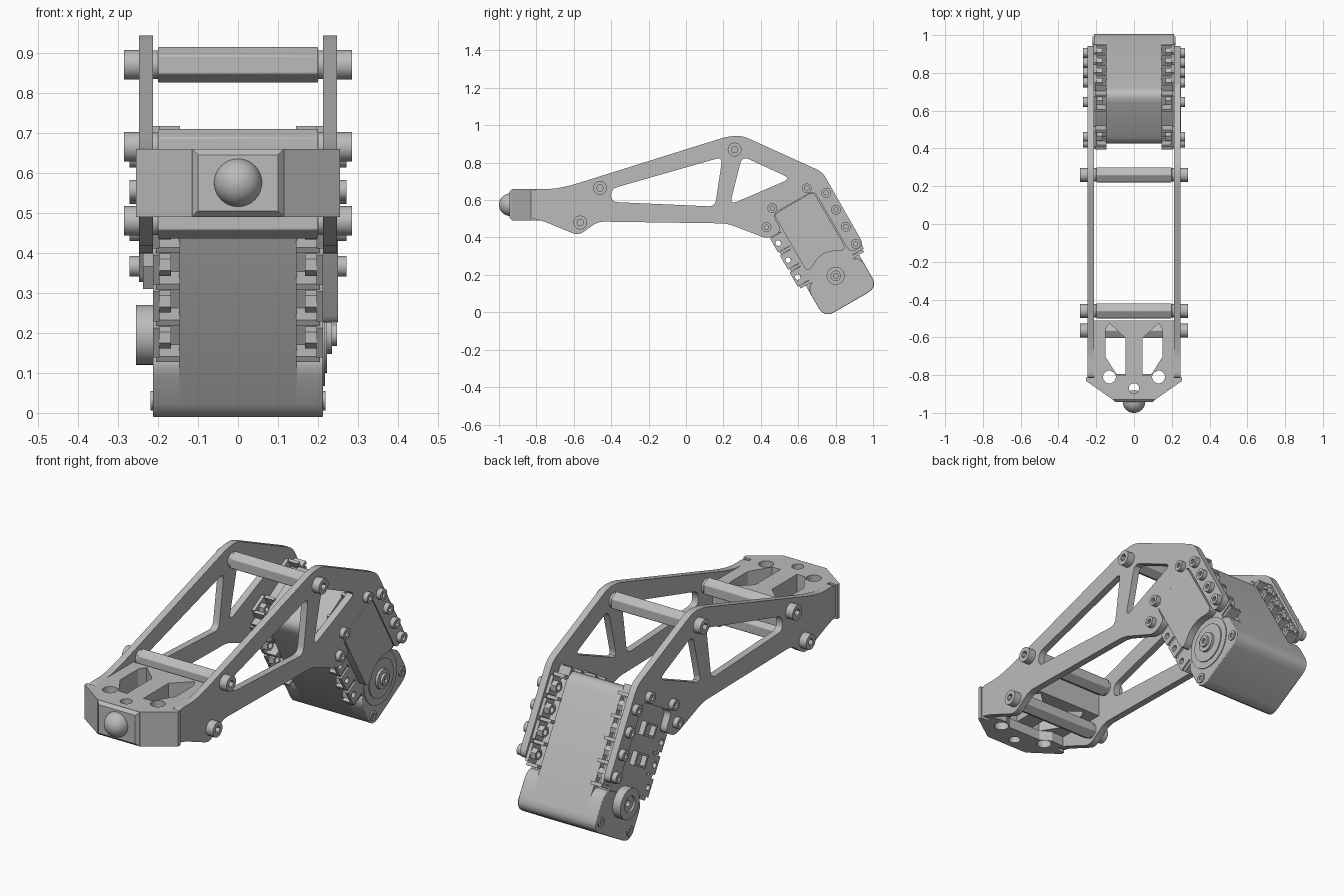
import bpy, bmesh
from math import sin, cos, pi, radians
from mathutils import Matrix, Vector

if "Cube" in bpy.data.objects:
    bpy.data.objects.remove(bpy.data.objects["Cube"])

grey = bpy.data.materials.new("light_grey")
grey.use_nodes = True
colour = (0.5, 0.5, 0.5, 1)
grey.diffuse_color = colour
grey.node_tree.nodes["Principled BSDF"].inputs["Base Color"].default_value = colour

# Frames: profile plane to world (columns are profile x, profile y, extrusion)
SIDE = Matrix(((0, 0, 1, 0), (1, 0, 0, 0), (0, 1, 0, 0), (0, 0, 0, 1)))
SERVO = Matrix.Translation((0, 0.8, 0.195)) @ Matrix.Rotation(radians(30), 4, 'X') @ SIDE
FLAT = Matrix.Identity(4)


def finish(obj):
    obj.data.materials.clear()
    obj.data.materials.append(grey)
    bpy.ops.object.select_all(action='DESELECT')
    obj.select_set(True)
    bpy.context.view_layer.objects.active = obj
    bpy.ops.object.shade_smooth_by_angle(angle=radians(30))
    return obj


def mesh_object(name, bm):
    bmesh.ops.recalc_face_normals(bm, faces=bm.faces)
    me = bpy.data.meshes.new(name)
    bm.to_mesh(me)
    bm.free()
    obj = bpy.data.objects.new(name, me)
    bpy.context.collection.objects.link(obj)
    return finish(obj)


def prism(name, loops, a, b, frame, bevel=0):
    """Extrude an outline with holes from a to b along the frame's third axis."""
    a, b = min(a, b), max(a, b)
    cu = bpy.data.curves.new(name, 'CURVE')
    cu.dimensions, cu.fill_mode, cu.extrude = '2D', 'BOTH', (b - a) / 2
    for pts in loops:
        sp = cu.splines.new('POLY')
        sp.points.add(len(pts) - 1)
        for q, p in zip(sp.points, pts):
            q.co = (p[0], p[1], 0, 1)
        sp.use_cyclic_u = True
    tmp = bpy.data.objects.new(name, cu)
    bpy.context.collection.objects.link(tmp)
    me = bpy.data.meshes.new_from_object(tmp.evaluated_get(bpy.context.evaluated_depsgraph_get()))
    bpy.data.objects.remove(tmp)
    bm = bmesh.new()
    bm.from_mesh(me)
    bpy.data.meshes.remove(me)
    bmesh.ops.remove_doubles(bm, verts=bm.verts, dist=1e-5)
    bm.transform(frame @ Matrix.Translation((0, 0, (a + b) / 2)))
    obj = mesh_object(name, bm)
    if bevel:
        m = obj.modifiers.new("edge", 'BEVEL')
        m.width, m.segments, m.angle_limit = bevel, 2, radians(50)
    return obj


def rounded(pts, r, n=5):
    """Round each corner of a polygon with a short curve."""
    out = []
    pts = [Vector(p) for p in pts]
    for i, p in enumerate(pts):
        d0, d1 = pts[i - 1] - p, pts[(i + 1) % len(pts)] - p
        s = p + d0.normalized() * min(r, d0.length * 0.45)
        e = p + d1.normalized() * min(r, d1.length * 0.45)
        for k in range(n):
            t = k / (n - 1)
            out.append(s * (1 - t) ** 2 + p * 2 * t * (1 - t) + e * t * t)
    return out


def ring(c, r, n=32, turn=0):
    return [(c[0] + r * cos(turn + 2 * pi * k / n), c[1] + r * sin(turn + 2 * pi * k / n)) for k in range(n)]


def rect(u0, u1, v0, v1):
    return [(u0, v0), (u1, v0), (u1, v1), (u0, v1)]


def screw(name, c, r, length, s, frame):
    prism(name, [ring(c, r, 24), ring(c, r * 0.5, 6)], s * 0.245, s * (0.245 + length), frame)
    prism(name + "_core", [ring(c, r * 0.55, 12)], s * 0.24, s * (0.245 + length * 0.3), frame)


# Side plate outline; the servo socket is given in servo coordinates
socket = [(-0.214, 0.35), (-0.128, 0.35), (-0.128, 0.453), (0.128, 0.453), (0.128, 0.065), (0.214, 0.065)]
socket = [tuple((SERVO @ Vector((u, v, 0))).yz) for u, v in socket]
outline = [(-0.82, 0.5), (-0.77, 0.49), (-0.575, 0.41), (-0.47, 0.485), (0.22, 0.475)] + socket + [
    (0.73, 0.75), (0.3, 0.945), (0.22, 0.94), (-0.61, 0.68), (-0.7, 0.66), (-0.82, 0.66)]
window_long = [(-0.4, 0.66), (-0.4, 0.59), (0.155, 0.565), (0.195, 0.83)]
window_short = [(0.3, 0.835), (0.235, 0.575), (0.56, 0.715)]
spacers = [(0.26, 0.87), (-0.46, 0.665), (-0.565, 0.48)]
bays = [0.41, 0.305, 0.2, 0.095]

for s, side in ((1, "left"), (-1, "right")):
    prism(side + "_side_plate", [rounded(outline, 0.035), rounded(window_long, 0.035), rounded(window_short, 0.04)],
          s * 0.213, s * 0.247, SIDE)
    for c in spacers:
        screw(side + "_spacer_screw", c, 0.037, 0.04, s, SIDE)
    for c in [(0.178, v) for v in bays] + [(-0.19, bays[0]), (-0.112, 0.482), (0.1, 0.482)]:
        screw(side + "_servo_screw", c, 0.026, 0.026, s, SERVO)

    # Servo side case
    prism(side + "_servo_case", [rounded(rect(-0.135, 0.135, -0.1, 0.46), 0.02)], s * 0.14, s * 0.212, SERVO)
    prism(side + "_servo_foot", [rounded(rect(-0.165, 0.165, -0.165, 0.035), 0.06)], s * 0.14, s * 0.213, SERVO, 0.008)
    # Mounting tabs, nuts and fins along both edges
    for e in (1, -1):
        for v in bays:
            hole = (e * 0.178, v)
            prism(side + "_mount_tab", [rect(e * 0.13, e * 0.204, v - 0.043, v + 0.043), ring(hole, 0.015, 16)],
                  s * 0.196, s * 0.212, SERVO)
            prism(side + "_mount_nut", [ring(hole, 0.028, 6), ring(hole, 0.015, 16)], s * 0.168, s * 0.197, SERVO)
        for v in [v - 0.0525 for v in bays] + [bays[0] + 0.0525]:
            prism(side + "_mount_fin", [rect(e * 0.13, e * 0.196, v - 0.008, v + 0.008)], s * 0.145, s * 0.205, SERVO)
        # Tabs on the top end
        hole = (e * 0.108, 0.482)
        prism(side + "_top_tab", [rect(e * 0.108 - 0.045, e * 0.108 + 0.045, 0.45, 0.515), ring(hole, 0.013, 16)],
              s * 0.196, s * 0.212, SERVO)
        prism(side + "_top_nut", [ring(hole, 0.026, 6), ring(hole, 0.013, 16)], s * 0.168, s * 0.197, SERVO)
        for o in (-0.045, 0.045):
            u = e * 0.108 + o
            prism(side + "_top_fin", [rect(u - 0.007, u + 0.007, 0.45, 0.51)], s * 0.145, s * 0.205, SERVO)
        # Corner screws of the case
        corner = (e * 0.13, -0.115)
        prism(side + "_case_screw", [ring(corner, 0.024, 20), ring(corner, 0.012, 6)], s * 0.21, s * 0.219, SERVO)

# Servo core
prism("servo_core", [rounded(rect(-0.165, 0.165, -0.165, 0.5), 0.06)], -0.148, 0.148, SERVO)

# Raised cover with a scoop around the output horn
cover = [(-0.122, 0.1), (-0.09, 0.1), (-0.045, 0.127), (0, 0.135), (0.045, 0.127), (0.09, 0.1),
         (0.122, 0.1), (0.122, 0.45), (-0.122, 0.45)]
prism("servo_cover", [rounded(cover, 0.025)], 0.205, 0.25, SERVO, 0.004)

# Output horn: stepped discs
for r, x in ((0.128, 0.217), (0.095, 0.222), (0.048, 0.235)):
    prism("output_horn", [ring((0, 0), r, 48)], 0.2, x, SERVO)
prism("horn_screw", [ring((0, 0), 0.028, 24), ring((0, 0), 0.014, 6)], 0.23, 0.247, SERVO)

# Idler bearing
prism("idler_bearing", [ring((0, 0), 0.075, 40), ring((0, 0), 0.04, 32)], -0.255, -0.2, SERVO)
prism("idler_hub", [ring((0, 0), 0.042, 32), ring((0, 0), 0.016, 12)], -0.245, -0.2, SERVO)

# Cable sockets
for v in (0.17, 0.31):
    prism("cable_socket", [rect(-0.065, 0.035, v, v + 0.065), rect(-0.053, 0.023, v + 0.01, v + 0.055)],
          -0.238, -0.205, SERVO)

# Hexagonal spacers between the plates
for c in spacers:
    prism("hex_spacer", [ring(c, 0.045, 6, pi / 2)], -0.2, 0.2, SIDE, 0.003)
    prism("spacer_collar", [ring(c, 0.036, 24)], -0.214, 0.214, SIDE)

# Bumper block with windows and holes
nose = [(-0.255, -0.812), (-0.255, -0.83), (-0.115, -0.928), (0.115, -0.928), (0.255, -0.83), (0.255, -0.812)]
holes = [ring((-0.13, -0.81), 0.034), ring((0.13, -0.81), 0.034), ring((0, -0.87), 0.027)]
frame_out = nose + [(0.213, -0.812), (0.213, -0.51), (-0.213, -0.51), (-0.213, -0.812)]
gap = [(0.045, -0.8), (0.09, -0.8), (0.152, -0.7), (0.152, -0.56), (0.13, -0.525), (0.045, -0.605)]
gaps = [gap, [(-x, y) for x, y in gap]]
prism("bumper_top", [frame_out] + gaps + holes, 0.54, 0.66, FLAT)
base_out = nose + [(0.213, -0.812), (0.213, -0.77), (0.14, -0.765), (0.09, -0.795),
                   (-0.09, -0.795), (-0.14, -0.765), (-0.213, -0.77), (-0.213, -0.812)]
prism("bumper_base", [base_out] + holes, 0.49, 0.54, FLAT)

# Tapered front pad
bm = bmesh.new()
bmesh.ops.create_cube(bm, size=1)
for v in bm.verts:
    k = 0 if v.co.y < 0 else 1
    v.co = (v.co.x * (0.2 + 0.03 * k), -0.943 + 0.016 * k, 0.575 + v.co.z * (0.14 + 0.03 * k))
mesh_object("bumper_pad", bm)

# Ball tip
bm = bmesh.new()
bmesh.ops.create_uvsphere(bm, u_segments=40, v_segments=20, radius=0.06,
                          matrix=Matrix.Translation((0, -0.94, 0.575)))
mesh_object("ball_tip", bm)
